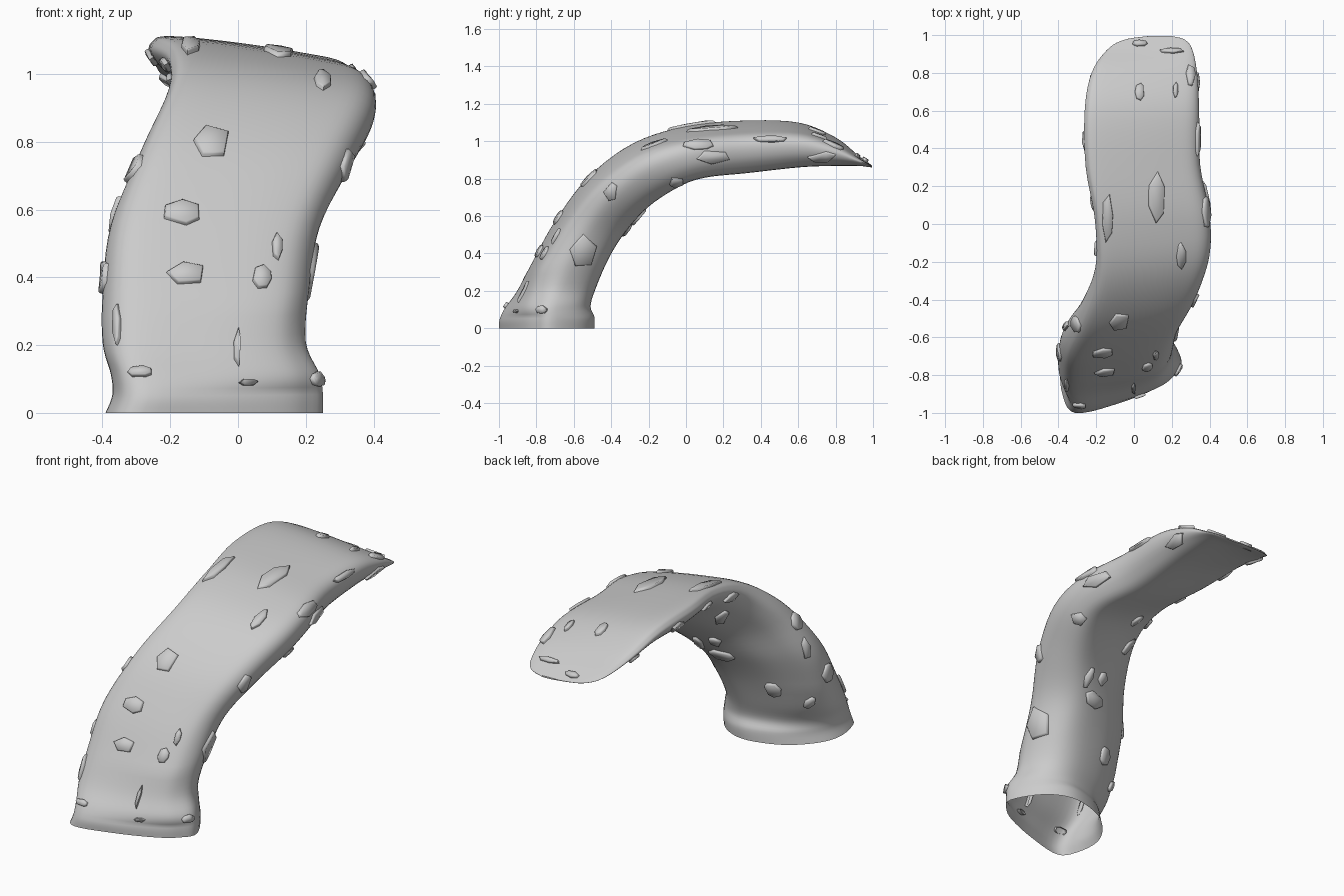
import bpy, bmesh, math, random
from mathutils import Vector
from mathutils.bvhtree import BVHTree

if "Cube" in bpy.data.objects:
    bpy.data.objects.remove(bpy.data.objects["Cube"])

random.seed(4)


def spline(pts, i, t, closed):
    # Catmull-Rom interpolation of equal-length tuples
    n = len(pts)
    def g(k):
        return Vector(pts[k % n]) if closed else Vector(pts[max(0, min(n - 1, k))])
    a, b, c, d = g(i - 1), g(i), g(i + 1), g(i + 2)
    return 0.5 * (2 * b + (c - a) * t + (2 * a - 5 * b + 4 * c - d) * t * t
                  + (3 * b - a - 3 * c + d) * t ** 3)


def finish(bm, name, angle):
    bmesh.ops.recalc_face_normals(bm, faces=bm.faces)
    me = bpy.data.meshes.new(name)
    bm.to_mesh(me)
    ob = bpy.data.objects.new(name, me)
    bpy.context.collection.objects.link(ob)
    bpy.ops.object.select_all(action='DESELECT')
    ob.select_set(True)
    bpy.context.view_layer.objects.active = ob
    bpy.ops.object.shade_smooth_by_angle(angle=math.radians(angle))
    return ob


# Cross-sections (across, outward) at the foot, the shaft and the overhang
FOOT = [(-1, .05), (-.98, .62), (-.77, 1), (-.1, .82), (.53, .52), (.85, .25),
        (1, -.1), (.69, -.73), (.22, -1), (-.37, -.83), (-.77, -.45)]
SHAFT = [(-1, .1), (-.97, .65), (-.75, 1), (-.1, .96), (.53, .82), (.86, .56),
         (1, 0), (.8, -.75), (.4, -1), (-.32, -.78), (-.8, -.35)]
ARM = [(-1, .6), (-.99, .87), (-.83, 1), (-.2, .87), (.5, .63), (.88, .42),
       (1, 0), (.9, -.62), (.58, -1), (-.18, -.62), (-.78, .1)]
# Stations: outer y, z, inner y, z, left x, right x
STATIONS = [
    (-1, 0, -.49, 0, -.385, .25), (-.995, .05, -.49, .06, -.365, .25),
    (-.965, .11, -.51, .12, -.37, .24), (-.9, .2, -.48, .22, -.395, .2),
    (-.82, .35, -.41, .38, -.395, .21), (-.7, .57, -.32, .52, -.37, .24),
    (-.52, .81, -.2, .65, -.28, .33), (-.28, .99, -.04, .755, -.2, .4),
    (0, 1.08, .1, .805, -.2, .4), (.3, 1.11, .33, .83, -.25, .35),
    (.6, 1.1, .6, .86, -.255, .345), (.8, 1.02, .78, .868, -.22, .335),
    (.92, .925, .92, .868, -.14, .31), (.975, .885, .975, .862, -.05, .27),
    (.995, .87, .995, .86, .08, .2)]

# Curved hollow body
bm = bmesh.new()
rings = []
STEP = 5
total = (len(STATIONS) - 1) * STEP
for k in range(total + 1):
    i, r = divmod(k, STEP)
    s = tuple(spline(STATIONS, i, r / STEP, False))
    low = max(0, min(1, (k - 6) / 13))
    high = max(0, min(1, (k - 19) / 20))
    prof = [Vector(a).lerp(Vector(b), low).lerp(Vector(c), high)
            for a, b, c in zip(FOOT, SHAFT, ARM)]
    ring = []
    for j in range(len(prof)):
        for q in range(5):
            w, n = spline(prof, j, q / 5, True)
            f = (n + 1) / 2
            ring.append(bm.verts.new((s[4] + (s[5] - s[4]) * (w + 1) / 2,
                                      s[2] + (s[0] - s[2]) * f,
                                      max(0, s[3] + (s[1] - s[3]) * f))))
    rings.append(ring)
for a, b in zip(rings, rings[1:]):
    for j in range(len(a)):
        m = (j + 1) % len(a)
        bm.faces.new((a[j], a[m], b[m], b[j]))
bm.faces.new(rings[-1])
bmesh.ops.recalc_face_normals(bm, faces=bm.faces)
bm.normal_update()
tree = BVHTree.FromBMesh(bm)
finish(bm, "curved_body", 50)
bm.free()

# Raised scales, as (u, v, half width, half height) seen from each side
FRONT = [(-.075, .8, .055, .05), (-.165, .59, .058, .036), (-.15, .41, .06, .033),
         (.115, .49, .015, .04), (.07, .4, .028, .035), (-.355, .26, .01, .06),
         (-.003, .19, .01, .06), (-.29, .12, .038, .015), (.03, .09, .028, .01),
         (.235, .1, .02, .022)]
TOP = [(.03, .7, .025, .045), (.22, .71, .014, .04), (.12, .14, .045, .135),
       (-.14, .03, .028, .135), (.25, -.17, .025, .07), (.2, .915, .065, .012),
       (.03, .955, .04, .015), (.3, .79, .025, .06)]
RIGHT = [(.065, .985, .085, .03), (.145, .915, .09, .037), (.45, 1.01, .09, .016),
         (.73, .915, .08, .03), (-.55, .41, .075, .09), (-.4, .73, .04, .05),
         (-.05, .78, .04, .03), (-.31, .52, .035, .045), (-.77, .1, .03, .022)]
LEFT = [(.44, 1.05, .06, .025), (.12, 1.03, .05, .02), (-.12, .98, .05, .025),
        (.75, .98, .05, .02), (-.68, .4, .05, .05), (-.53, .72, .045, .04),
        (-.54, .58, .025, .06), (-.6, .25, .02, .035)]
BACK = [(-.2, .33, .04, .045), (.1, .6, .025, .045), (0, .63, .035, .03)]
BELOW = [(0, .02, .025, .04), (-.1, -.17, .04, .03)]

X, Y, Z = Vector((1, 0, 0)), Vector((0, 1, 0)), Vector((0, 0, 1))
VIEWS = [(FRONT, X, Z, Y), (TOP, X, Y, -Z), (RIGHT, Y, Z, -X),
         (LEFT, Y, Z, X), (BACK, X, Z, -Y), (BELOW, X, Y, Z)]


def add_scale(bm, u, v, a, b, U, V, ray):
    hit, nor, _, _ = tree.ray_cast(U * u + V * v - ray * 4, ray)
    if hit is None:
        hit, nor, _, _ = tree.find_nearest(U * u + V * v)
    slope = min(-0.5, ray.dot(nor))
    n = random.choice((5, 6, 7))
    turn = random.uniform(0, 6)
    layers = [[], [], []]
    for k in range(n):
        ang = turn + (k + random.uniform(-.2, .2)) * math.tau / n
        off = U * a * math.cos(ang) + V * b * math.sin(ang)
        off -= ray * (off.dot(nor) / slope)
        for layer, (grow, lift) in zip(layers, ((1.1, -.02), (1.0, .009), (.9, .014))):
            p, pn, _, _ = tree.find_nearest(hit + off * grow)
            layer.append(bm.verts.new(p + (pn * .5 + nor * .5) * lift))
    for lo, hi in zip(layers, layers[1:]):
        for k in range(n):
            m = (k + 1) % n
            bm.faces.new((lo[k], lo[m], hi[m], hi[k]))
    bm.faces.new(layers[-1])


sm = bmesh.new()
for items, U, V, ray in VIEWS:
    for u, v, a, b in items:
        add_scale(sm, u, v, a, b, U, V, ray)
finish(sm, "surface_scales", 75)
sm.free()
